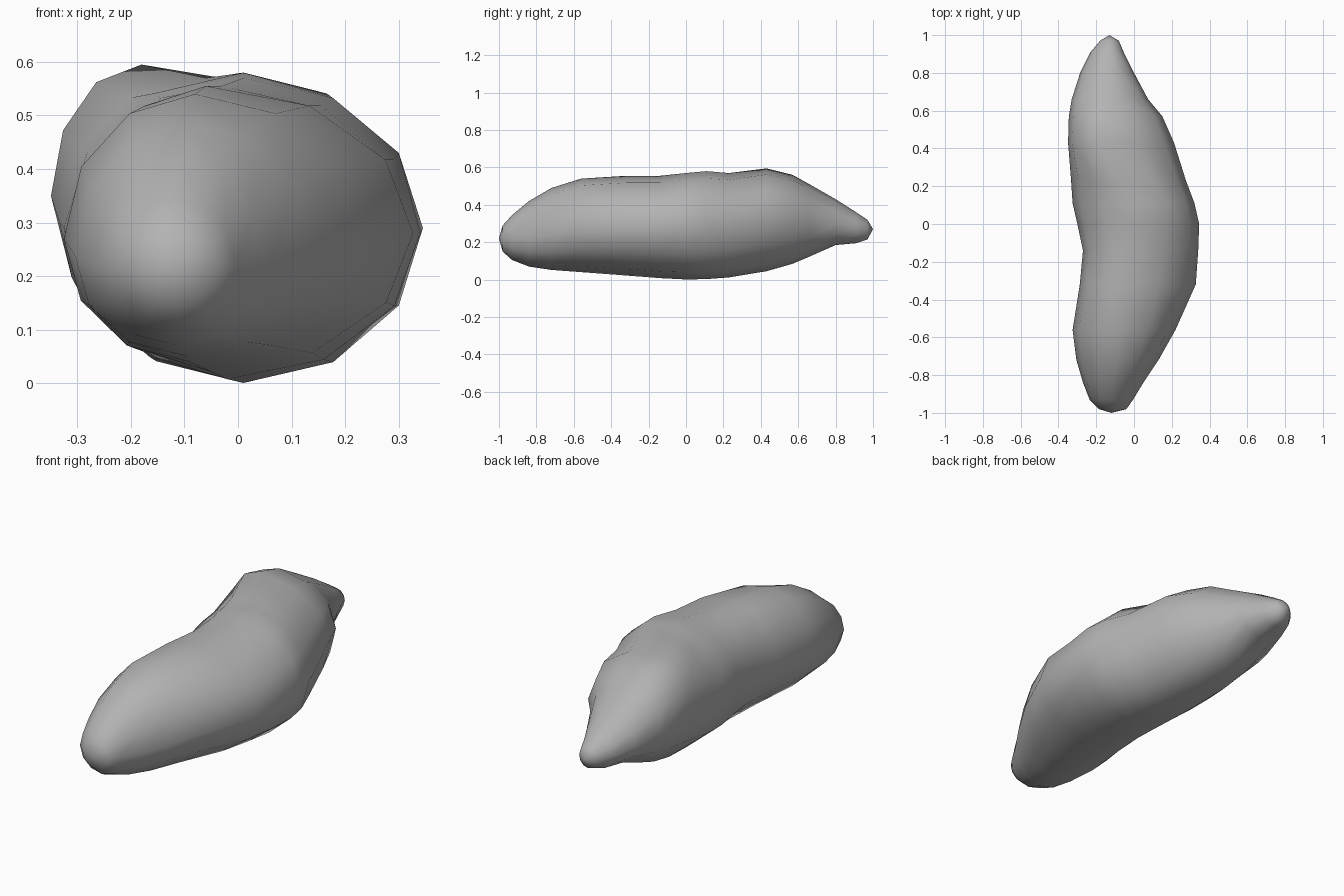
import bpy, bmesh
from math import sin, cos, pi

SIDES = 12
# stations along the body:
# y, left x, ridge x, belly x, right x, bottom z, widest z, top z
STATIONS = [
    (-0.98, -0.185, -0.12, -0.11, -0.04, 0.15, 0.22, 0.29),
    (-0.93, -0.235, -0.12, -0.11, -0.005, 0.105, 0.22, 0.345),
    (-0.84, -0.27, -0.11, -0.11, 0.05, 0.07, 0.22, 0.42),
    (-0.72, -0.305, -0.09, -0.10, 0.13, 0.052, 0.24, 0.49),
    (-0.56, -0.325, -0.08, -0.09, 0.22, 0.04, 0.27, 0.54),
    (-0.32, -0.287, -0.06, -0.05, 0.327, 0.022, 0.28, 0.555),
    (-0.14, -0.27, -0.03, -0.02, 0.34, 0.008, 0.28, 0.555),
    (0.00, -0.30, 0.01, 0.01, 0.345, 0.001, 0.29, 0.57),
    (0.11, -0.325, 0.01, 0.02, 0.32, 0.003, 0.29, 0.58),
    (0.23, -0.333, -0.06, 0.00, 0.275, 0.012, 0.30, 0.57),
    (0.43, -0.349, -0.18, -0.06, 0.212, 0.045, 0.35, 0.595),
    (0.57, -0.345, -0.17, -0.09, 0.15, 0.085, 0.34, 0.56),
    (0.66, -0.33, -0.16, -0.11, 0.075, 0.123, 0.33, 0.51),
    (0.80, -0.285, -0.14, -0.13, 0.00, 0.185, 0.30, 0.43),
    (0.91, -0.23, -0.13, -0.13, -0.055, 0.195, 0.28, 0.36),
    (0.97, -0.18, -0.13, -0.13, -0.08, 0.215, 0.27, 0.32),
]


def ring(bm, y, xl, xt, xb, xr, zb, zm, zt):
    """Lopsided oval with its own radius in each quadrant."""
    verts = []
    for i in range(SIDES):
        c, s = cos(2 * pi * i / SIDES), sin(2 * pi * i / SIDES)
        xc = xt if s > 0 else xb
        x = xc + c * (xr - xc if c > 0 else xc - xl)
        z = zm + s * (zt - zm if s > 0 else zm - zb)
        verts.append(bm.verts.new((x, y, z)))
    return verts


# lofted body
bm = bmesh.new()
rings = [ring(bm, *s) for s in STATIONS]
for a, b in zip(rings, rings[1:]):
    for i in range(SIDES):
        j = (i + 1) % SIDES
        bm.faces.new((a[i], a[j], b[j], b[i]))

# rounded front end and narrow tail tip
for loop, tip in ((rings[0], (-0.12, -1.0, 0.22)), (rings[-1], (-0.13, 1.0, 0.27))):
    v = bm.verts.new(tip)
    for i in range(SIDES):
        bm.faces.new((loop[i], loop[(i + 1) % SIDES], v))

bmesh.ops.recalc_face_normals(bm, faces=bm.faces)
for f in bm.faces:
    f.smooth = True
mesh = bpy.data.meshes.new("tuber_body")
bm.to_mesh(mesh)
bm.free()
body = bpy.data.objects.new("tuber_body", mesh)
bpy.context.collection.objects.link(body)

# dark grey skin
skin = bpy.data.materials.new("dark_grey_skin")
skin.diffuse_color = (0.45, 0.45, 0.45, 1)
mesh.materials.append(skin)
